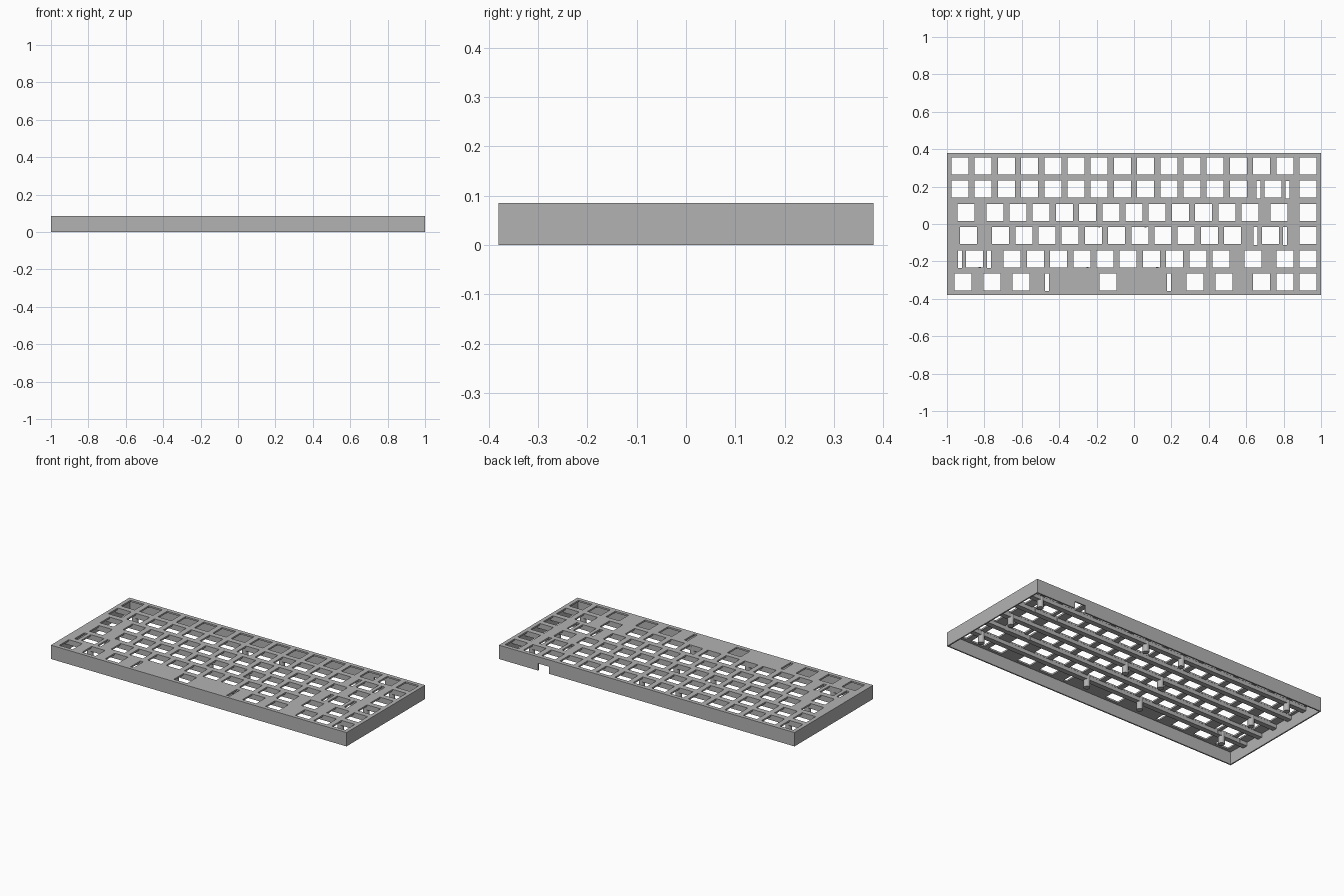
import bpy, bmesh
from mathutils import Matrix

cube = bpy.data.objects.get("Cube")
if cube:
    bpy.data.objects.remove(cube, do_unlink=True)

MM = 2 / 307.2            # one millimetre in scene units
U = 19.05 * MM            # key pitch
HX, HY = 1.0, 3 * U + 1.2 * MM
H = 13 * MM               # case height
WALL, PLATE, RIB = 1.2 * MM, 1.5 * MM, 5 * MM

grey = bpy.data.materials.new("plastic grey")
grey.use_nodes = True
colour = (0.45, 0.45, 0.45, 1)
grey.diffuse_color = colour
grey.node_tree.nodes["Principled BSDF"].inputs["Base Color"].default_value = colour


def box(bm, x0, x1, y0, y1, z0, z1):
    m = Matrix.Translation(((x0 + x1) / 2, (y0 + y1) / 2, (z0 + z1) / 2))
    bmesh.ops.create_cube(bm, size=1, matrix=m @ Matrix.Diagonal((x1 - x0, y1 - y0, z1 - z0, 1)))


def finish(name, bm):
    mesh = bpy.data.meshes.new(name)
    bm.to_mesh(mesh)
    bm.free()
    mesh.materials.append(grey)
    obj = bpy.data.objects.new(name, mesh)
    bpy.context.scene.collection.objects.link(obj)
    return obj


def cut(obj, cutter):
    mod = obj.modifiers.new("cut", 'BOOLEAN')
    mod.operation, mod.solver, mod.object = 'DIFFERENCE', 'EXACT', cutter
    cutter.hide_render = True
    cutter.hide_set(True)


# Key widths of each row, from back to front, in key units
rows = [
    [1] * 16,
    [1] * 13 + [2, 1],
    [1.5] + [1] * 12 + [1.5, 1],
    [1.75] + [1] * 11 + [2.25, 1],
    [2.25] + [1] * 10 + [1.75, 1, 1],
    [1.25] * 3 + [6.25] + [1.25] * 2 + [0.5, 1, 1, 1],   # half unit is a blank gap
]

# Switch and stabiliser openings
bm = bmesh.new()
for r, widths in enumerate(rows):
    y, left = (2.5 - r) * U, -8
    for w in widths:
        x = (left + w / 2) * U
        left += w
        if w < 1:
            continue
        k = 7 * MM
        box(bm, x - k, x + k, y - k, y + k, 0.03, 0.12)
        if w >= 2:
            reach = (50 if w > 6 else 11.95) * MM
            for sx in (x - reach, x + reach):
                box(bm, sx - 1.65 * MM, sx + 1.65 * MM, y - 7.6 * MM, y + 6.9 * MM, 0.03, 0.12)
openings = finish("key_openings_cutter", bm)

# Hollow underside
bm = bmesh.new()
box(bm, -HX + WALL, HX - WALL, -HY + WALL, HY - WALL, -0.05, H - PLATE)
hollow = finish("hollow_cutter", bm)

# Cable notch in the back wall
bm = bmesh.new()
box(bm, 0.66, 0.735, HY - 0.02, HY + 0.02, -0.02, 0.043)
notch = finish("cable_notch_cutter", bm)

# Case: top plate and side walls
bm = bmesh.new()
box(bm, -HX, HX, -HY, HY, 0, H)
case = finish("case", bm)
for cutter in (hollow, notch, openings):
    cut(case, cutter)

# Stiffening ribs between the rows
bm = bmesh.new()
for i in range(-2, 3):
    box(bm, -HX + WALL, HX - WALL, i * U - 2.4 * MM, i * U + 2.4 * MM, H - RIB, H - PLATE)
ribs = finish("row_ribs", bm)
cut(ribs, openings)

# Mounting posts under the plate: row position and columns in key units
bm = bmesh.new()
for row, columns in {2: (-7, -1, 1, 7), 0: (-6.65, -1.5, 0.5, 7), -2: (-6.65, -2, 1, 7)}.items():
    for c in columns:
        top, low = H - PLATE, 0.008
        bmesh.ops.create_cone(bm, cap_ends=True, segments=24, radius1=0.018, radius2=0.018,
                              depth=top - low,
                              matrix=Matrix.Translation((c * U, row * U, (top + low) / 2)))
posts = finish("mounting_posts", bm)
for f in posts.data.polygons:
    f.use_smooth = abs(f.normal.z) < 0.5
